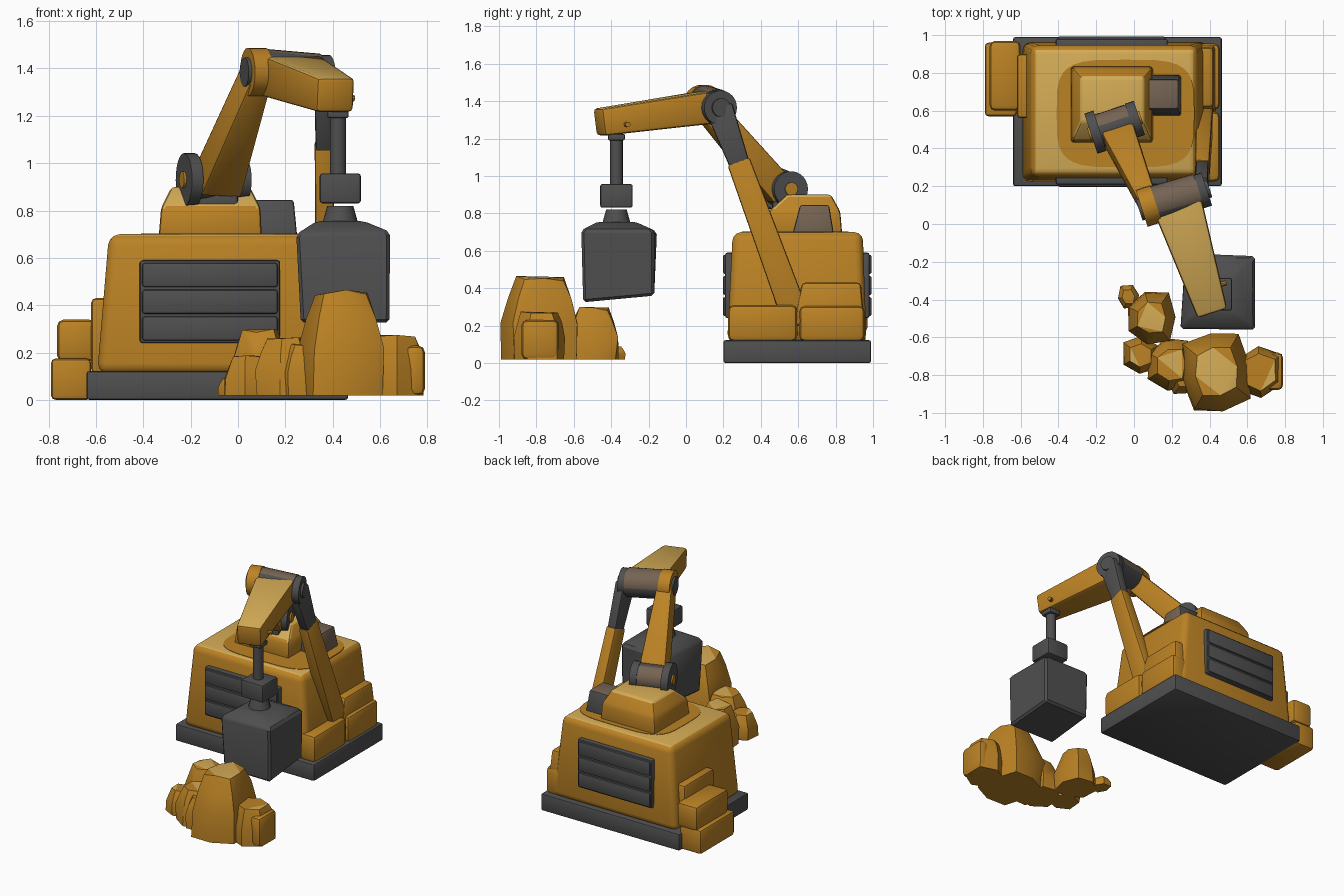
import bpy, bmesh, math, random
from mathutils import Vector as V

if "Cube" in bpy.data.objects:
    bpy.data.objects.remove(bpy.data.objects["Cube"])

random.seed(4)


def material(name, rgb):
    m = bpy.data.materials.new(name)
    m.diffuse_color = (*rgb, 1)
    m.use_nodes = True
    m.node_tree.nodes["Principled BSDF"].inputs["Base Color"].default_value = m.diffuse_color
    return m


ORANGE = material("orange", (0.50, 0.225, 0.018))
LIGHT = material("light ochre", (0.66, 0.41, 0.092))
GREY = material("dark grey", (0.078, 0.078, 0.080))
BROWN = material("brown grey", (0.175, 0.125, 0.085))


def finish(name, bm, mat, alt=None, rule=None):
    """Turn a bmesh into an object; faces passing the rule get the alt colour."""
    bmesh.ops.recalc_face_normals(bm, faces=bm.faces)
    bm.normal_update()
    if alt:
        for f in bm.faces:
            f.material_index = int(rule(f))
    me = bpy.data.meshes.new(name)
    bm.to_mesh(me)
    bm.free()
    for m in (mat, alt):
        if m:
            me.materials.append(m)
    ob = bpy.data.objects.new(name, me)
    bpy.context.collection.objects.link(ob)
    bpy.ops.object.select_all(action='DESELECT')
    ob.select_set(True)
    bpy.context.view_layer.objects.active = ob
    bpy.ops.object.shade_smooth_by_angle(angle=math.radians(32))
    return ob


def upward(f):
    return f.normal.z > 0.8


def loft(name, rings, mat, alt=None, rule=upward, bevel=0.0, segs=2):
    """Closed solid through rings of matching points."""
    bm = bmesh.new()
    vs = [[bm.verts.new(p) for p in r] for r in rings]
    n = len(vs[0])
    for a, b in zip(vs, vs[1:]):
        for i in range(n):
            j = (i + 1) % n
            bm.faces.new((a[i], a[j], b[j], b[i]))
    bm.faces.new(vs[0][::-1])
    bm.faces.new(vs[-1])
    if bevel:
        bmesh.ops.bevel(bm, geom=bm.edges[:], offset=bevel, segments=segs,
                        profile=0.5, affect='EDGES', clamp_overlap=True)
    return finish(name, bm, mat, alt, rule)


def rect(x0, x1, y0, y1, z):
    return [(x0, y0, z), (x1, y0, z), (x1, y1, z), (x0, y1, z)]


def box(name, x0, x1, y0, y1, z0, z1, mat, bevel=0.015, **kw):
    return loft(name, [rect(x0, x1, y0, y1, z0), rect(x0, x1, y0, y1, z1)], mat, bevel=bevel, **kw)


def beam(name, p, q, side, size_p, size_q, mat, bevel=0.015, **kw):
    """Tapered bar from p to q; sizes are (width along side, depth)."""
    p, q = V(p), V(q)
    d = (q - p).normalized()
    s = V(side)
    s = (s - d * s.dot(d)).normalized()
    u = s.cross(d)
    rings = [[c + s * (a * w / 2) + u * (b * h / 2) for a, b in ((-1, -1), (1, -1), (1, 1), (-1, 1))]
             for c, (w, h) in ((p, size_p), (q, size_q))]
    return loft(name, rings, mat, bevel=bevel, **kw)


def rod(name, p, q, r, mat, r2=None, n=24, bevel=0.0, **kw):
    """Cylinder or cone between two points."""
    p, q = V(p), V(q)
    d = (q - p).normalized()
    s = d.orthogonal().normalized()
    u = d.cross(s)
    r2 = r if r2 is None else r2
    rings = [[c + (s * math.cos(2 * math.pi * i / n) + u * math.sin(2 * math.pi * i / n)) * k
              for i in range(n)] for c, k in ((p, r), (q, r2))]
    return loft(name, rings, mat, **kw)


# machine base and housing
box("base_plate", -0.64, 0.465, 0.2, 0.99, 0, 0.122, GREY, 0.012)
loft("housing", [rect(-0.595, 0.40, 0.22, 0.965, 0.11), rect(-0.545, 0.335, 0.25, 0.945, 0.70)],
     ORANGE, LIGHT, bevel=0.045, segs=3)
c, pts = V((-0.045, 0.585)), []
for i in range(32):
    a = 2 * math.pi * i / 32
    ca, sa = math.cos(a), math.sin(a)
    pts.append((c.x + 0.365 * math.copysign(abs(ca) ** 0.5, ca),
                c.y + 0.285 * math.copysign(abs(sa) ** 0.5, sa)))
loft("deck_patch", [[(x, y, z) for x, y in pts] for z in (0.697, 0.703)], ORANGE)

# slatted vents on front and back
for tag, y_out, y_in in (("front", 0.197, 0.27), ("back", 0.993, 0.92)):
    lo, hi = min(y_out, y_in), max(y_out, y_in)
    step = 0.012 if tag == "front" else -0.012
    a, b = (lo + step, hi) if tag == "front" else (lo, hi + step)
    box(f"vent_frame_{tag}", -0.415, 0.178, a, b, 0.24, 0.59, GREY, 0.012)
    for k in range(3):
        z = 0.25 + k * 0.113
        box(f"vent_slat_{tag}_{k}", -0.405, 0.168, lo, hi, z, z + 0.103, GREY, 0.012)

# side boxes, left
box("left_lower_box", -0.79, -0.62, 0.57, 0.96, 0, 0.175, ORANGE, 0.02)
box("left_upper_box", -0.765, -0.60, 0.60, 0.97, 0.16, 0.34, ORANGE, 0.03)
box("left_backing", -0.62, -0.54, 0.56, 0.90, 0.11, 0.43, ORANGE, 0.02)

# side boxes, right
box("right_front_box", 0.30, 0.455, 0.225, 0.595, 0.115, 0.31, ORANGE, 0.03)
box("right_rear_box", 0.30, 0.455, 0.605, 0.955, 0.115, 0.305, ORANGE, 0.03)
loft("right_backing", [rect(0.30, 0.435, 0.57, 0.955, 0.2), rect(0.30, 0.42, 0.62, 0.935, 0.43)],
     ORANGE, bevel=0.02)

# turret on the deck
loft("turret", [rect(-0.335, 0.10, 0.43, 0.835, 0.69), rect(-0.325, 0.095, 0.44, 0.825, 0.81),
                rect(-0.28, 0.05, 0.54, 0.775, 0.90)], ORANGE, LIGHT,
     rule=lambda f: f.normal.z > 0.6, bevel=0.015)
loft("turret_side_unit", [rect(0.07, 0.25, 0.57, 0.79, 0.69), rect(0.07, 0.235, 0.61, 0.765, 0.845)],
     GREY, BROWN, rule=lambda f: f.normal.x > 0.6 or f.normal.z > 0.6, bevel=0.012)

# shoulder joint
AX = V((0.95, 0.31, 0)).normalized()
sh = V((-0.10, 0.52, 0.93))
rod("shoulder_barrel", sh - AX * 0.1, sh + AX * 0.1, 0.09, GREY, alt=BROWN,
    rule=lambda f: f.normal.y > 0.25 and f.normal.z > -0.2)
for tag, s, r in (("left", -1, 0.112), ("right", 1, 0.095)):
    a = sh + AX * (s * 0.085)
    rod(f"shoulder_disc_{tag}", a, a + AX * (s * 0.05), r, GREY, bevel=0.008, segs=1)
    rod(f"shoulder_cap_{tag}", a, a + AX * (s * 0.06), 0.035, ORANGE)
box("shoulder_mount", -0.21, 0.0, 0.46, 0.60, 0.79, 0.90, GREY, 0.015)

# boom and elbow joint
el_l, el_r = V((0.05, 0.085, 1.385)), V((0.385, 0.185, 1.365))
boom_end = el_l + AX * 0.035
beam("boom", sh + V((0.01, -0.02, -0.02)), boom_end, AX, (0.185, 0.16), (0.10, 0.14), ORANGE)
rod("boom_eye", el_l - AX * 0.01, el_l + AX * 0.07, 0.102, ORANGE, bevel=0.008, segs=1)
rod("elbow_cap_left", el_l - AX * 0.025, el_l, 0.062, GREY)
rod("elbow_barrel", el_l + AX * 0.06, el_r - AX * 0.05, 0.098, GREY, alt=BROWN,
    rule=lambda f: f.normal.z > 0.1 and f.normal.y > -0.35)
rod("elbow_disc_right", el_r - AX * 0.055, el_r, 0.092, GREY, bevel=0.008, segs=1)
rod("elbow_cap_right", el_r, el_r + AX * 0.015, 0.05, GREY)

# forearm reaching forward
beam("forearm", (0.215, 0.15, 1.372), (0.412, -0.465, 1.287), AX, (0.27, 0.175), (0.165, 0.145),
     ORANGE, alt=LIGHT, bevel=0.018)
rod("forearm_pin", (0.30, -0.37, 1.275), (0.49, -0.31, 1.275), 0.014, ORANGE, n=10)

# side strut: orange sleeve and grey piston
foot, tip = V((0.375, 0.58, 0.26)), el_r - AX * 0.03
mid = foot.lerp(tip, 0.74)
beam("strut_sleeve", foot, mid, (1, 0, 0), (0.09, 0.15), (0.075, 0.125), ORANGE, 0.012)
beam("strut_piston", foot.lerp(tip, 0.7), tip, (1, 0, 0), (0.066, 0.105), (0.07, 0.15), GREY, 0.012)

# hanging hammer
hx, hy = 0.432, -0.372
rod("hammer_rod", (hx - 0.01, hy, 0.93), (hx - 0.01, hy, 1.26), 0.034, GREY, n=16)
box("hammer_rod_collar", hx - 0.055, hx + 0.035, hy - 0.045, hy + 0.045, 1.19, 1.225, GREY, 0.008)
box("hammer_clamp", hx - 0.087, hx + 0.087, hy - 0.087, hy + 0.087, 0.83, 0.957, GREY, 0.012)
rod("hammer_neck", (hx, hy, 0.73), (hx, hy, 0.82), 0.08, GREY, r2=0.055, n=16)
loft("hammer_head", [[(0.265, -0.545, 0.325), (0.64, -0.55, 0.325), (0.635, -0.17, 0.36), (0.27, -0.17, 0.36)],
                     [(0.245, -0.555, 0.70), (0.642, -0.56, 0.71), (0.64, -0.17, 0.71), (0.275, -0.155, 0.70)],
                     rect(hx - 0.1, hx + 0.1, hy - 0.1, hy + 0.1, 0.755)], GREY, bevel=0.014, segs=1)


# rubble pile: faceted lumps with light patches on some upper faces
def rock(name, x0, x1, y0, y1, h, top=0.6, n=7, patch=0.5):
    cx, cy, rx, ry = (x0 + x1) / 2, (y0 + y1) / 2, (x1 - x0) / 2, (y1 - y0) / 2
    turn = random.random()
    bm = bmesh.new()
    for t, k in ((0, 0.97), (0.45, 1.0), (0.75, 0.5 + top / 2), (1, top)):
        for i in range(n):
            a = 2 * math.pi * (i + turn) / n
            ca, sa = math.cos(a), math.sin(a)
            g = min(1 / max(abs(ca), abs(sa)), 1.18) * k * random.uniform(0.9, 1.0)
            x = min(max(cx + rx * ca * g, x0), x1)
            y = min(max(cy + ry * sa * g, y0), y1)
            z = 0.018 + (h - 0.018) * t * (random.uniform(0.93, 1) if t else 1)
            bm.verts.new((x, y, z))
    hull = bmesh.ops.convex_hull(bm, input=bm.verts[:])
    bmesh.ops.delete(bm, geom=list({v for v in hull["geom_interior"] if isinstance(v, bmesh.types.BMVert)}),
                     context='VERTS')
    finish(name, bm, ORANGE, LIGHT, lambda f: f.normal.z > 0.75 and random.random() < patch)


rock("rock_main", 0.25, 0.625, -1.0, -0.56, 0.465, 0.62, 8)
rock("rock_right", 0.54, 0.79, -0.925, -0.635, 0.285, 0.72, 6, 0.1)
rock("rock_middle", 0.07, 0.33, -0.89, -0.60, 0.265, 0.6, 7, 0.3)
rock("rock_back_left", -0.04, 0.225, -0.64, -0.355, 0.30, 0.6, 7, 0.3)
rock("rock_low_left", -0.06, 0.13, -0.80, -0.59, 0.19, 0.6, 6, 0.2)
rock("rock_pebble", -0.09, 0.03, -0.45, -0.32, 0.09, 0.6, 6, 0.0)
rock("rock_front", 0.16, 0.40, -0.90, -0.72, 0.24, 0.6, 6, 0.1)
box("rock_right_edge", 0.70, 0.79, -0.88, -0.68, 0.018, 0.23, ORANGE, 0.03)
